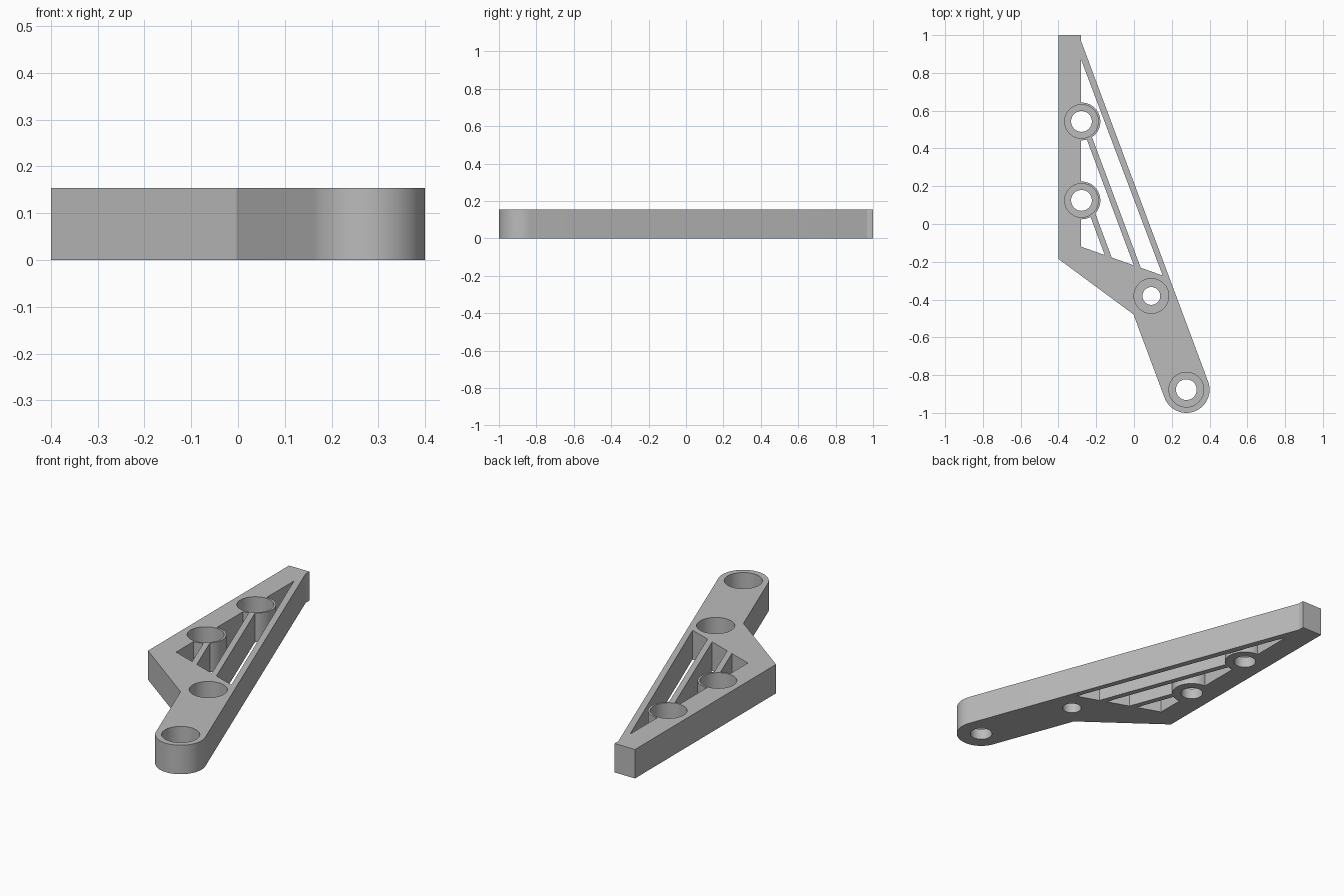
import bpy, bmesh, math
from mathutils import Vector

cube = bpy.data.objects.get("Cube")
if cube:
    bpy.data.objects.remove(cube, do_unlink=True)

HEIGHT = 0.154
SEAT = 0.058          # height of the counterbore seats
END = Vector((0.277, -0.877))
END_R = 0.123
MID = Vector((0.092, -0.381))
BOSSES = [Vector((-0.278, 0.125)), Vector((-0.278, 0.543))]
BOSS_R = 0.1
ALONG = (END - MID).normalized()       # direction of the arm and struts
SIDE = Vector((-ALONG.y, ALONG.x))     # towards the outer long edge
RAIL_X = -0.28

grey = bpy.data.materials.new("grey")
grey.use_nodes = True
grey.diffuse_color = (0.5, 0.5, 0.5, 1)
grey.node_tree.nodes["Principled BSDF"].inputs["Base Color"].default_value = (0.5, 0.5, 0.5, 1)


def prism(name, points, z0, z1):
    """Extrude a flat outline between two heights."""
    bm = bmesh.new()
    face = bm.faces.new([bm.verts.new((p[0], p[1], z0)) for p in points])
    top = bmesh.ops.extrude_face_region(bm, geom=[face])["geom"]
    verts = [v for v in top if isinstance(v, bmesh.types.BMVert)]
    bmesh.ops.translate(bm, vec=(0, 0, z1 - z0), verts=verts)
    bmesh.ops.recalc_face_normals(bm, faces=bm.faces)
    mesh = bpy.data.meshes.new(name)
    bm.to_mesh(mesh)
    bm.free()
    mesh.materials.append(grey)
    obj = bpy.data.objects.new(name, mesh)
    bpy.context.collection.objects.link(obj)
    return obj


def arc(centre, radius, start=0.0, sweep=math.tau, steps=64, closed=True):
    count = steps if closed else steps + 1
    return [centre + radius * Vector((math.cos(start + sweep * i / steps),
                                      math.sin(start + sweep * i / steps)))
            for i in range(count)]


def cut(target, cutter):
    """Subtract a helper from the target and remove the helper."""
    cutter.hide_render = True
    mod = target.modifiers.new("cut", 'BOOLEAN')
    mod.operation = 'DIFFERENCE'
    mod.solver = 'EXACT'
    mod.object = cutter
    bpy.context.view_layer.objects.active = target
    bpy.ops.object.modifier_apply(modifier=mod.name)
    bpy.data.objects.remove(cutter, do_unlink=True)


# Plate outline: rail, elbow, and arm with a rounded end
right = END + SIDE * END_R
left = END - SIDE * END_R
rail_joint = right - ALONG * ((right.x - RAIL_X) / ALONG.x)
elbow = left - ALONG * ((left.x + 0.003) / ALONG.x)
angle = math.atan2(SIDE.y, SIDE.x)
outline = [(-0.4, 1), (-0.4, -0.185), elbow]
outline += arc(END, END_R, angle - math.pi, math.pi, 32, False)
outline += [rail_joint, (RAIL_X, 1)]
bracket = prism("bracket_arm", outline, 0, HEIGHT)

# Triangular window, leaving the bosses and slanted struts standing
window = prism("window_cutter",
               [(RAIL_X, 0.87), (RAIL_X, -0.12), (0.152, -0.273)], -0.1, 0.3)
for foot, boss in zip([Vector((-0.136, -0.172)), Vector((0.016, -0.222))], BOSSES):
    near = foot + ALONG * 0.1
    far = foot - ALONG * (foot.y - boss.y) / ALONG.y
    half = SIDE * 0.015
    cut(window, prism("strut_keep", [near - half, near + half, far + half, far - half], -0.2, 0.4))
    cut(window, prism("boss_keep", arc(boss, BOSS_R), -0.2, 0.4))
cut(bracket, window)

# Counterbored holes
for centre, bore, hole in [(END, 0.092, 0.055), (MID, 0.092, 0.047),
                           (BOSSES[0], 0.089, 0.055), (BOSSES[1], 0.089, 0.055)]:
    cut(bracket, prism("bore_cutter", arc(centre, bore), SEAT, 0.3))
    cut(bracket, prism("hole_cutter", arc(centre, hole), -0.1, 0.2))

# Smooth the round walls, keep edges sharp
bpy.ops.object.select_all(action='DESELECT')
bracket.select_set(True)
bpy.context.view_layer.objects.active = bracket
bpy.ops.object.shade_smooth_by_angle(angle=math.radians(15))
